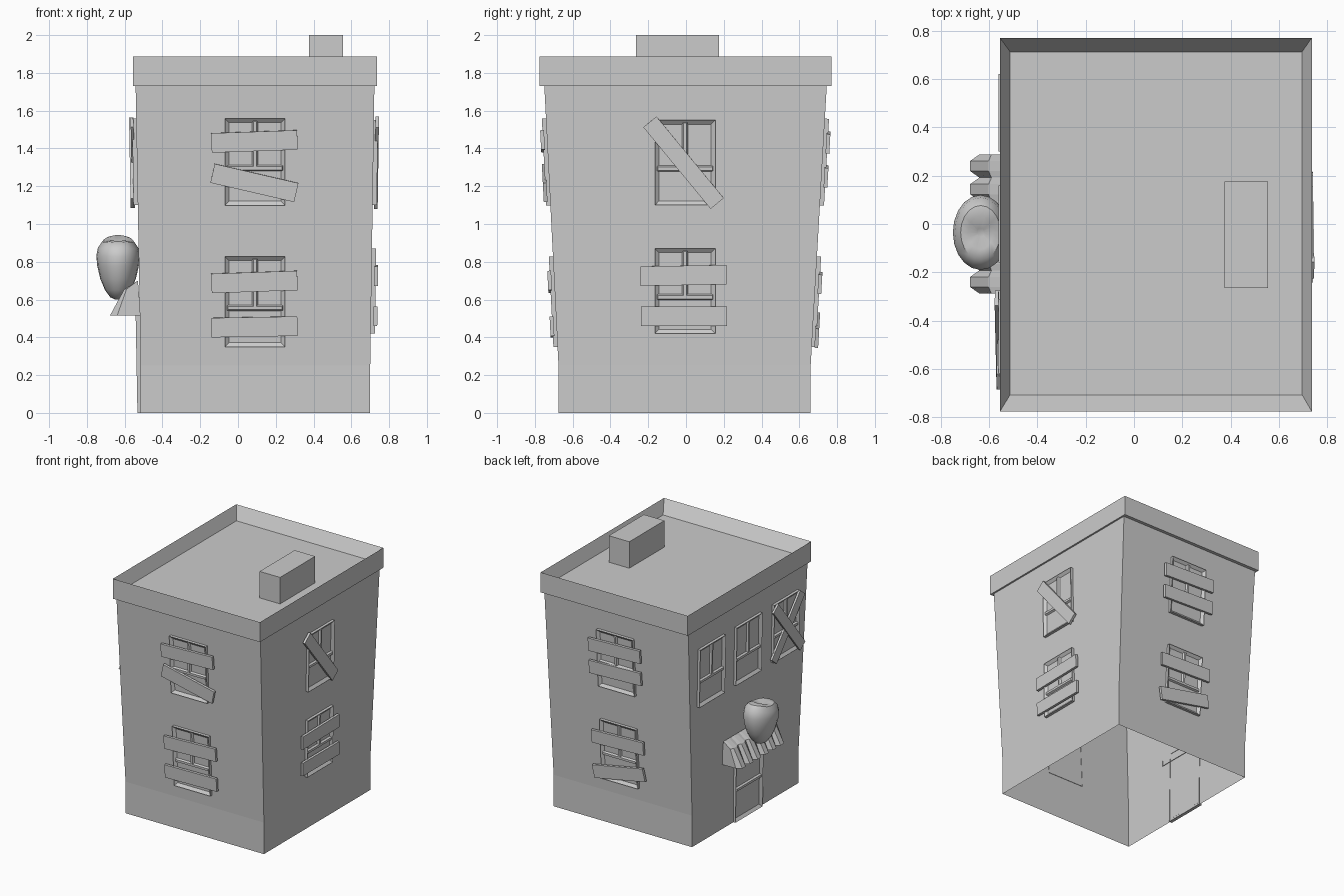
import bpy, bmesh
from math import sin, cos, pi, radians
from mathutils import Matrix, Vector

if "Cube" in bpy.data.objects:
    bpy.data.objects.remove(bpy.data.objects["Cube"])


def finish(name, bm):
    bmesh.ops.recalc_face_normals(bm, faces=bm.faces[:])
    me = bpy.data.meshes.new(name)
    bm.to_mesh(me)
    bm.free()
    ob = bpy.data.objects.new(name, me)
    bpy.context.collection.objects.link(ob)
    return ob


def loft(bm, rings, M=Matrix(), start=True, end=True):
    """Skin closed rings of equal point count, with optional end caps."""
    loops = [[bm.verts.new(M @ Vector(p)) for p in r] for r in rings]
    n = len(loops[0])
    for a, b in zip(loops, loops[1:]):
        for i in range(n):
            bm.faces.new((a[i], a[(i + 1) % n], b[(i + 1) % n], b[i]))
    if start:
        bm.faces.new(loops[0][::-1])
    if end:
        bm.faces.new(loops[-1])


def rect(x0, x1, y0, y1, z):
    return [(x0, y0, z), (x1, y0, z), (x1, y1, z), (x0, y1, z)]


# Flared shell with cornice, sloped parapet and roof, open underneath
bm = bmesh.new()
loft(bm, [rect(-.515, .70, -.675, .66, 0),
          rect(-.515, .70, -.675, .66, .25),
          rect(-.542, .722, -.75, .745, 1.73),
          rect(-.555, .736, -.776, .771, 1.73),
          rect(-.555, .736, -.776, .771, 1.888),
          rect(-.513, .696, -.707, .713, 1.79)], start=False)
finish("building_shell", bm)

# Roof vent block
bm = bmesh.new()
loft(bm, [rect(.375, .555, -.265, .175, z) for z in (1.785, 2.0)])
finish("roof_block", bm)


# Wall frames: local x runs along the wall, y up the wall, z outward
def wall(u, low, high):
    low, high = Vector(low), Vector(high)
    u = Vector(u)
    v = (high - low).normalized()
    n = u.cross(v)
    M = Matrix((u, v, n)).transposed().to_4x4()
    M.translation = low
    return M @ Matrix.Translation((0, -.25, 0))


WALLS = {
    "front": wall((1, 0, 0), (0, -.675, .25), (0, -.75, 1.73)),
    "back": wall((-1, 0, 0), (0, .66, .25), (0, .745, 1.73)),
    "right": wall((0, 1, 0), (.70, 0, .25), (.722, 0, 1.73)),
    "left": wall((0, -1, 0), (-.515, 0, .25), (-.542, 0, 1.73)),
}


def bar(bm, M, x0, x1, y0, y1, s, h=.018):
    loft(bm, [rect(x0, x1, y0, y1, .003),
              rect(x0 + s, x1 - s, y0 + s, y1 - s, h)], M)


def window(name, side, u, z0, z1, w=.32, rail=.43, mullion=True):
    M = WALLS[side]
    bm = bmesh.new()
    a, b, t = u - w / 2, u + w / 2, .022
    loft(bm, [rect(a, b, z0, z1, -.003), rect(a, b, z0, z1, .022),
              rect(a + t, b - t, z0 + t, z1 - t, .004)], M, start=False)
    zr = z0 + (z1 - z0) * rail
    bar(bm, M, a + .008, b - .008, zr - .017, zr + .017, .008)
    if mullion:
        bar(bm, M, u - .016, u + .016, zr, z1 - .008, .008)
    finish(name, bm)


def board(name, side, u, z, angle, length=.455, h=.103, n0=.014, n1=.034):
    M = WALLS[side] @ Matrix.Translation((u, z, 0)) @ Matrix.Rotation(radians(angle), 4, 'Z')
    bm = bmesh.new()
    loft(bm, [rect(-length / 2, length / 2, -h / 2, h / 2, n) for n in (n0, n1)], M)
    finish(name, bm)


# Windows
for side, u, z0, z1 in [("front", .09, 1.10, 1.56), ("front", .09, .35, .83),
                        ("back", -.1, 1.10, 1.56), ("back", -.1, .35, .83),
                        ("right", -.005, 1.10, 1.55), ("right", -.005, .42, .87),
                        ("left", -.46, 1.10, 1.56), ("left", 0, 1.10, 1.56),
                        ("left", .47, 1.10, 1.56)]:
    window(side + "_window", side, u, z0, z1)

# Boards nailed over the windows
for side, u, z, ang in [("front", .087, 1.44, 2), ("front", .087, 1.22, -13),
                        ("front", .087, .695, 2), ("front", .087, .457, 1),
                        ("back", -.1, 1.435, 2), ("back", -.1, 1.255, 2),
                        ("back", -.1, .69, 2), ("back", -.1, .44, 11),
                        ("right", -.013, .728, 1), ("right", -.01, .513, 0)]:
    board(side + "_board", side, u, z, ang)
board("right_diagonal_board", "right", -.013, 1.325, -50.5, .56, .09, .008, .027)
board("left_cross_board_a", "left", .48, 1.325, 51, .55, .08, .014, .03)
board("left_cross_board_b", "left", .48, 1.325, -51, .55, .08, .022, .038)

# Door with a panelled frame
window("door", "left", .03, 0, .58, w=.34, rail=.43, mullion=False)

# Fluted awning above the door
flutes, half = 6, .288
ys = []
for i in range(flutes):
    w = 2 * half / flutes
    ys += [(-half + w * (i + f), d) for f, d in ((0, 0), (.28, 1), (.72, 1))]
ys.append((half, 0))
bm = bmesh.new()
profile = [(-.53, .70, 0), (-.59, .655, .012), (-.64, .515, .038)]
rows = [[bm.verts.new((x - d * k, y, z)) for y, d in ys] for x, z, k in profile]
for a, b in zip(rows, rows[1:]):
    for i in range(len(ys) - 1):
        bm.faces.new((a[i], a[i + 1], b[i + 1], b[i]))
foot = [bm.verts.new((-.515, y, .515)) for y in (-half, half)]
for f, i in zip(foot, (0, -1)):
    bm.faces.new([r[i] for r in rows] + [f])
bm.faces.new(rows[-1] + [foot[1], foot[0]])
finish("awning", bm)

# Molar-shaped sign: rounded body tapering down, two cusps with a notch on top
bm = bmesh.new()
rings = []
for z, r, top in [(.60, .12, 0), (.612, .36, 0), (.65, .60, 0), (.71, .82, 0),
                  (.78, .96, 0), (.84, 1, .5), (.89, .93, 1), (.925, .72, 1),
                  (.93, .45, .9), (.905, .12, .3)]:
    ring = []
    for i in range(20):
        t = 2 * pi * i / 20
        drop = top * (.035 * max(0, -sin(t)) + .028 * abs(cos(t)) ** 4)
        ring.append((-.635 + .115 * r * cos(t), -.035 + .155 * r * sin(t),
                     z + .012 * top - drop))
    rings.append(ring)
loft(bm, rings)
tooth = finish("tooth_sign", bm)
bpy.context.view_layer.objects.active = tooth
tooth.select_set(True)
bpy.ops.object.shade_smooth_by_angle(angle=radians(40))
